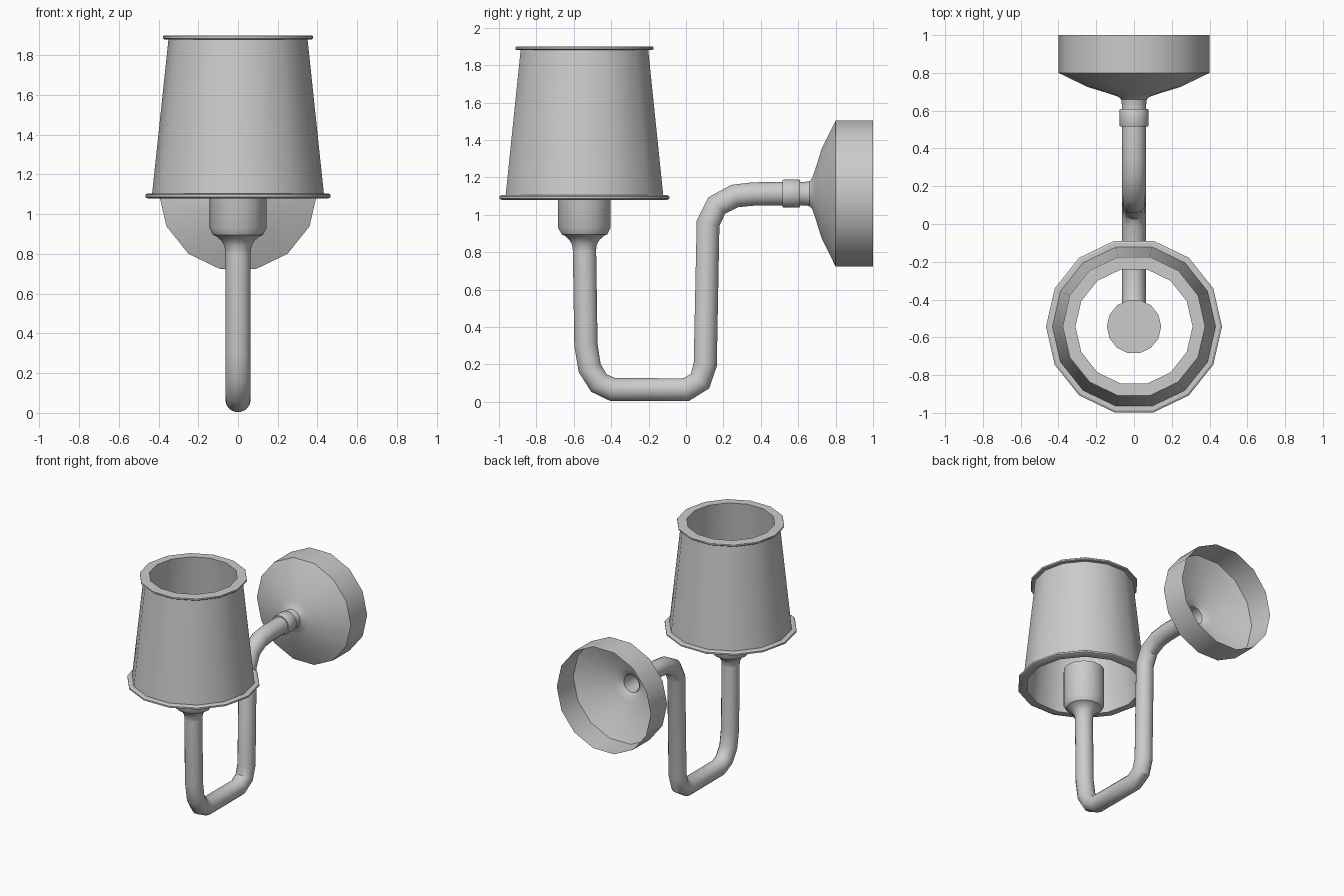
import bpy, bmesh, math
from mathutils import Vector

if "Cube" in bpy.data.objects:
    bpy.data.objects.remove(bpy.data.objects["Cube"])

SIDES = 14
X = Vector((1, 0, 0))


def skin(name, rings, closed=False, caps=()):
    """Join rings of points into a smooth-shaded surface."""
    bm = bmesh.new()
    loops = [[bm.verts.new(p) for p in ring] for ring in rings]
    pairs = list(zip(loops, loops[1:]))
    if closed:
        pairs.append((loops[-1], loops[0]))
    for a, b in pairs:
        for i in range(SIDES):
            j = (i + 1) % SIDES
            bm.faces.new((a[i], a[j], b[j], b[i]))
    for c in caps:
        bm.faces.new(loops[c])
    bmesh.ops.recalc_face_normals(bm, faces=bm.faces)
    mesh = bpy.data.meshes.new(name)
    bm.to_mesh(mesh)
    bm.free()
    ob = bpy.data.objects.new(name, mesh)
    bpy.context.collection.objects.link(ob)
    bpy.ops.object.select_all(action='DESELECT')
    ob.select_set(True)
    bpy.context.view_layer.objects.active = ob
    bpy.ops.object.shade_smooth_by_angle(angle=math.radians(32))
    return ob


def ring(centre, side, r):
    angles = [2 * math.pi * i / SIDES for i in range(SIDES)]
    return [centre + r * (X * math.cos(a) + side * math.sin(a)) for a in angles]


def lathe_z(name, y, profile, **kw):
    return skin(name, [ring(Vector((0, y, z)), Vector((0, 1, 0)), r) for r, z in profile], **kw)


def lathe_y(name, z, profile, **kw):
    return skin(name, [ring(Vector((0, y, z)), Vector((0, 0, 1)), r) for r, y in profile], **kw)


def pipe(name, path, r):
    pts = [Vector((0, y, z)) for y, z in path]
    rings = []
    for i, p in enumerate(pts):
        d1 = (p - pts[i - 1]).normalized() if i else (pts[1] - p).normalized()
        d2 = (pts[i + 1] - p).normalized() if i < len(pts) - 1 else d1
        t = (d1 + d2).normalized()
        rings.append(ring(p, X.cross(t), r))
    return skin(name, rings)


SHADE_Y, ARM_Z = -0.543, 1.113

# Thick tapered shade with rolled rims, open at both ends
lathe_z("shade", SHADE_Y, [
    (0.405, 1.08), (0.455, 1.08), (0.466, 1.086), (0.466, 1.098), (0.455, 1.105),
    (0.432, 1.105), (0.35, 1.88), (0.372, 1.88), (0.378, 1.885), (0.378, 1.896),
    (0.372, 1.90), (0.31, 1.90)], closed=True)

# Lamp socket flaring out of the arm
lathe_z("socket", SHADE_Y, [
    (0.064, 0.81), (0.068, 0.84), (0.082, 0.865), (0.108, 0.888), (0.125, 0.895),
    (0.144, 0.93), (0.144, 1.20)], caps=(-1,))

# Bent arm
pipe("arm", [
    (-0.543, 0.83), (-0.535, 0.305), (-0.515, 0.18), (-0.465, 0.10), (-0.393, 0.066),
    (0.0, 0.065), (0.075, 0.11), (0.103, 0.20), (0.118, 0.955), (0.165, 1.05),
    (0.26, 1.10), (0.36, 1.111), (0.51, ARM_Z), (0.66, ARM_Z)], 0.064)

# Collar on the arm
lathe_y("collar", ARM_Z, [
    (0.064, 0.515), (0.073, 0.515), (0.077, 0.522), (0.077, 0.603), (0.073, 0.61),
    (0.064, 0.61)])

# Wall plate: hollow shell, open at the back
lathe_y("wall_plate", ARM_Z, [
    (0.064, 0.63), (0.068, 0.66), (0.085, 0.675), (0.13, 0.69), (0.245, 0.725),
    (0.40, 0.80), (0.40, 1.0)])
